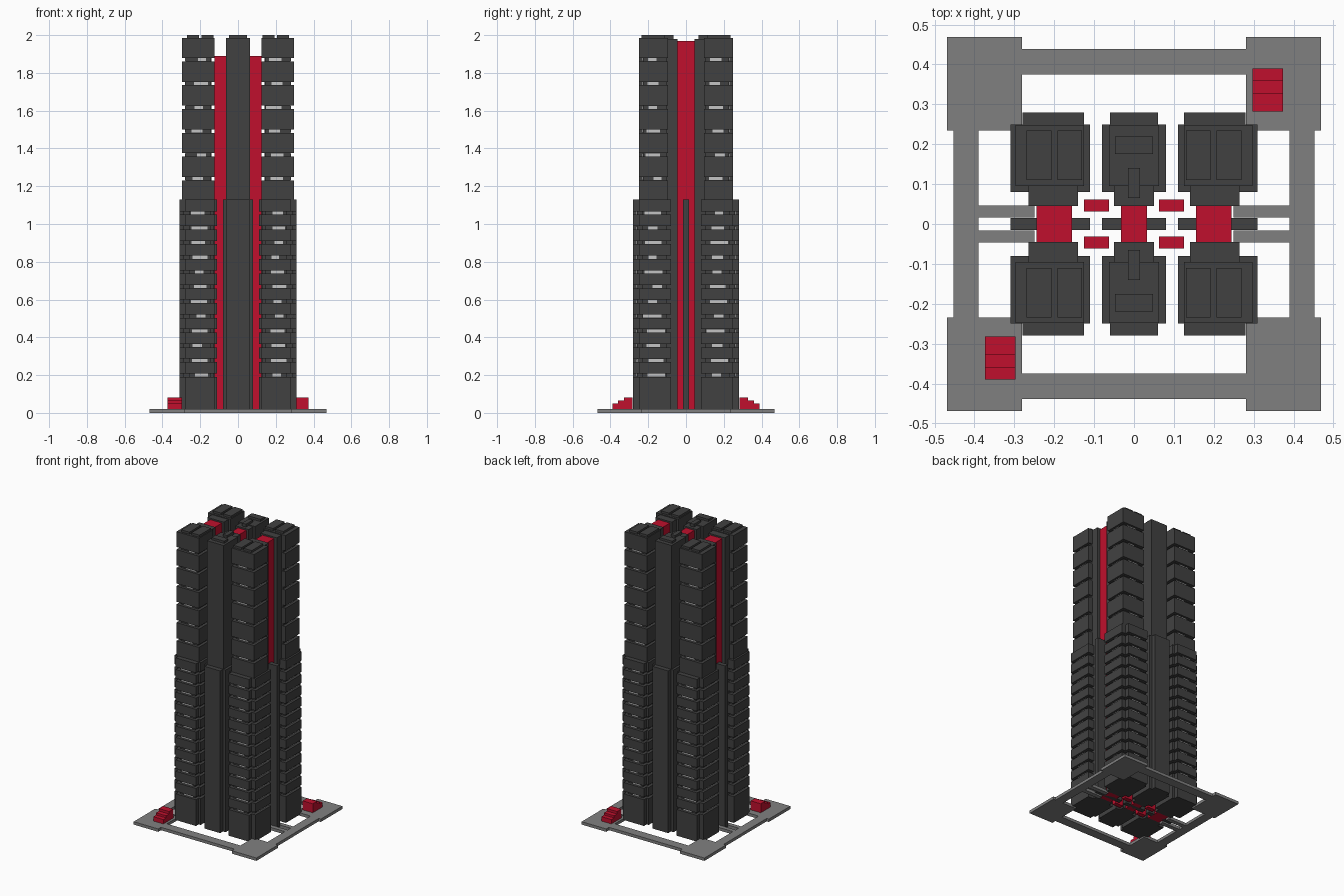
import bpy, bmesh, random

random.seed(4)
cube = bpy.data.objects.get("Cube")
if cube:
    bpy.data.objects.remove(cube, do_unlink=True)


def material(name, color):
    m = bpy.data.materials.new(name)
    m.use_nodes = True
    m.diffuse_color = (*color, 1)
    m.node_tree.nodes["Principled BSDF"].inputs["Base Color"].default_value = (*color, 1)
    return m


DARK = material("charcoal", (0.053, 0.053, 0.053))
GREY = material("concrete grey", (0.216, 0.216, 0.216))
RED = material("crimson", (0.53, 0.005, 0.026))
LIGHT = material("window light", (0.55, 0.55, 0.55))


def prism(bm, plan, z0, z1):
    """Extrude a plan outline from z0 to z1."""
    low = [bm.verts.new((x, y, z0)) for x, y in plan]
    high = [bm.verts.new((x, y, z1)) for x, y in plan]
    bm.faces.new(low[::-1])
    bm.faces.new(high)
    n = len(plan)
    for i in range(n):
        j = (i + 1) % n
        bm.faces.new((low[i], low[j], high[j], high[i]))


def box(bm, x0, x1, y0, y1, z0, z1):
    prism(bm, [(x0, y0), (x1, y0), (x1, y1), (x0, y1)], z0, z1)


def finish(name, bm, mat, sx=1, sy=1):
    for v in bm.verts:
        v.co.x *= sx
        v.co.y *= sy
    bmesh.ops.recalc_face_normals(bm, faces=bm.faces)
    mesh = bpy.data.meshes.new(name)
    bm.to_mesh(mesh)
    bm.free()
    mesh.materials.append(mat)
    obj = bpy.data.objects.new(name, mesh)
    bpy.context.collection.objects.link(obj)


def stepped_plan(x0, x1, tip0, tip1, d=0.0):
    """Tower footprint with a narrower bay at its outer face, shrunk by d."""
    return [(x0 + d, 0.08 + d), (x1 - d, 0.08 + d), (x1 - d, 0.25 - d), (tip1 - d, 0.25 - d),
            (tip1 - d, 0.28 - d), (tip0 + d, 0.28 - d), (tip0 + d, 0.25 - d), (x0 + d, 0.25 - d)]


TIER, ROOF, TOP = 1.13, 1.985, 2.0
SLOT, INSET = 0.018, 0.02
LOW_SLOTS = [0.2 + 0.078 * i for i in range(12)]
HIGH_SLOTS = [1.24 + 0.126 * i for i in range(6)]


def floor_spans(slots, z0, z1):
    edges = [z0] + [e for s in slots for e in (s - SLOT / 2, s + SLOT / 2)] + [z1]
    return zip(edges[::2], edges[1::2])


# Four corner towers: stacked floors around a recessed core
for sx, sy, label in ((1, 1, "back_left"), (-1, 1, "back_right"),
                      (1, -1, "front_left"), (-1, -1, "front_right")):
    bm = bmesh.new()
    for a, b in floor_spans(LOW_SLOTS, 0.01, TIER):
        prism(bm, stepped_plan(0.11, 0.31, 0.125, 0.28), a, b)
    for a, b in floor_spans(HIGH_SLOTS, TIER, ROOF):
        box(bm, 0.125, 0.297, 0.095, 0.248, a, b)
    finish(label + "_tower_floors", bm, DARK, sx, sy)

    bm = bmesh.new()
    prism(bm, stepped_plan(0.11, 0.31, 0.125, 0.28, INSET), 0.02, TIER)
    box(bm, 0.125 + INSET, 0.297 - INSET, 0.1, 0.248 - INSET, TIER, ROOF - 0.01)
    box(bm, 0.14, 0.265, 0.045, 0.12, 0.01, ROOF - 0.005)
    finish(label + "_tower_core", bm, DARK, sx, sy)

    # Raised roof slabs
    bm = bmesh.new()
    for x in (0.13, 0.207):
        box(bm, x, x + 0.062, 0.11, 0.235, ROOF, TOP)
    finish(label + "_roof_slabs", bm, DARK, sx, sy)

    # Lit windows in the slots
    bm = bmesh.new()
    h = SLOT / 2 - 0.001
    for slots, yf, xs in ((LOW_SLOTS, 0.26, 0.29), (HIGH_SLOTS, 0.228, 0.277)):
        for z in slots:
            c, w = random.uniform(0.19, 0.22), random.uniform(0.02, 0.045)
            box(bm, c - w, c + w, yf - 0.002, yf + 0.004, z - h, z + h)
            c, w = random.uniform(0.15, 0.18), random.uniform(0.02, 0.05)
            box(bm, xs - 0.002, xs + 0.004, c - w, c + w, z - h, z + h)
    finish(label + "_windows", bm, LIGHT, sx, sy)

# Two plain middle towers
for sy, label in ((1, "back"), (-1, "front")):
    bm = bmesh.new()
    prism(bm, stepped_plan(-0.08, 0.08, -0.06, 0.06), 0.01, TIER)
    box(bm, -0.063, 0.063, 0.095, 0.248, TIER, ROOF)
    box(bm, -0.05, 0.05, 0.045, 0.12, 0.01, ROOF - 0.005)
    box(bm, -0.048, 0.048, 0.175, 0.22, ROOF, TOP)
    box(bm, -0.015, 0.015, 0.065, 0.14, ROOF - 0.01, TOP)
    finish(label + "_middle_tower", bm, DARK, 1, sy)

# Dark fins crossing the red cores in the lower tier
for x0, x1, label in ((-0.31, -0.11, "right"), (-0.08, 0.08, "middle"), (0.11, 0.31, "left")):
    bm = bmesh.new()
    box(bm, x0, x1, -0.015, 0.015, 0.01, TIER)
    finish(label + "_fin", bm, DARK)

# Red service cores between the rows
for x, w, label in ((-0.2, 0.045, "right"), (0, 0.032, "middle"), (0.2, 0.045, "left")):
    bm = bmesh.new()
    box(bm, x - w, x + w, -0.047, 0.047, 0.01, 1.97)
    finish(label + "_red_core", bm, RED)

# Red shafts in the gaps between the columns
bm = bmesh.new()
for sx in (-1, 1):
    for sy in (-1, 1):
        x, y = 0.094 * sx, 0.046 * sy
        box(bm, x - 0.031, x + 0.031, y - 0.015, y + 0.015, 0.01, 1.89)
finish("red_shafts", bm, RED)

# Ground frame: corner pads, beams and tie bars
bm = bmesh.new()
for s in (-1, 1):
    for t in (-1, 1):
        x, y = 0.375 * s, 0.352 * t
        box(bm, x - 0.094, x + 0.094, y - 0.117, y + 0.117, 0, 0.02)
        x, y = 0.32 * s, 0.031 * t
        box(bm, x - 0.07, x + 0.07, y - 0.015, y + 0.015, 0, 0.02)
    box(bm, -0.281, 0.281, 0.407 * s - 0.032, 0.407 * s + 0.032, 0, 0.02)
    box(bm, 0.421 * s - 0.031, 0.421 * s + 0.031, -0.235, 0.235, 0, 0.02)
finish("ground_frame", bm, GREY)

# Red entrance steps on two opposite pads
for s, label in ((1, "back"), (-1, "front")):
    bm = bmesh.new()
    for y, z in ((0.39, 0.05), (0.36, 0.065), (0.328, 0.082)):
        box(bm, 0.297, 0.374, 0.282, y, 0.02, z)
    finish(label + "_steps", bm, RED, s, s)
